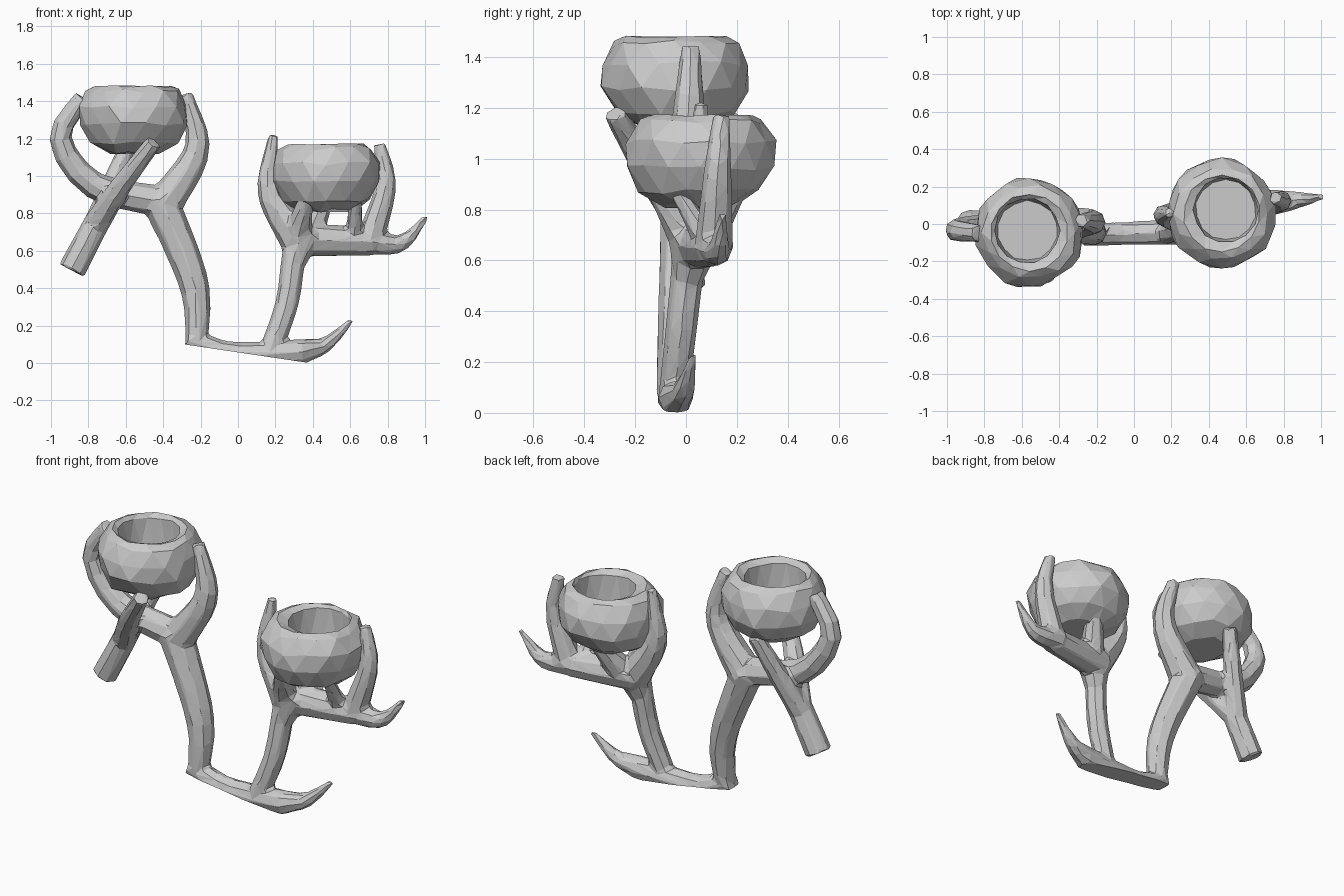
import bpy, bmesh, math, random
from mathutils import Vector

if "Cube" in bpy.data.objects:
    bpy.data.objects.remove(bpy.data.objects["Cube"])

random.seed(4)


def spline(points, t):
    """Catmull-Rom curve through the points, t from 0 to 1."""
    ext = [2 * points[0] - points[1]] + points + [2 * points[-1] - points[-2]]
    s = t * (len(points) - 1)
    i = min(int(s), len(points) - 2)
    u = s - i
    a, b, c, d = ext[i:i + 4]
    return .5 * (2 * b + (c - a) * u + (2 * a - 5 * b + 4 * c - d) * u**2
                 + (3 * b - a - 3 * c + d) * u**3)


def limb(bm, y, radius, *path, sides=8, steps=9):
    """Curved tapering tube: front path of (x, z), y and radius run start to end."""
    flat = [Vector((x, 0, z)) for x, z in path]
    pos = [spline(flat, i / steps) for i in range(steps + 1)]
    side, previous = None, None
    for i, p in enumerate(pos):
        p.y = y[0] + (y[1] - y[0]) * i / steps
    for i, p in enumerate(pos):
        tangent = (pos[min(i + 1, steps)] - pos[max(i - 1, 0)]).normalized()
        side = side or tangent.orthogonal()
        side = (side - tangent * side.dot(tangent)).normalized()
        up = tangent.cross(side)
        r = radius[0] + (radius[1] - radius[0]) * i / steps
        ring = []
        for k in range(sides):
            a = math.tau * k / sides
            ring.append(bm.verts.new(p + r * (side * math.cos(a) + up * math.sin(a))))
        if previous:
            for k in range(sides):
                n = (k + 1) % sides
                bm.faces.new((previous[k], previous[n], ring[n], ring[k]))
        if i in (0, steps):
            bm.faces.new(ring if i else ring[::-1])
        previous = ring


def cup(name, centre, hole, z0, sides=14):
    """Faceted rounded cup with an offset candle well."""
    outer = [(.14, 0), (.235, .055), (.29, .15), (.29, .25), (.25, .33), (.205, .355)]
    inner = [(.172, .335), (.16, .17)]
    bm = bmesh.new()
    rings = []
    for j, (r, z) in enumerate(outer + inner):
        c = hole if j >= len(outer) else centre
        wobble = .004 if j >= len(outer) - 1 else .011
        ring = []
        for k in range(sides):
            a = math.tau * (k + .5 * (j % 2)) / sides
            rr = r + random.uniform(-wobble, wobble)
            zz = z0 + z + random.uniform(-wobble, wobble)
            ring.append(bm.verts.new((c[0] + rr * math.cos(a), c[1] + rr * math.sin(a), zz)))
        rings.append(ring)
    for j, (a, b) in enumerate(zip(rings, rings[1:])):
        for k in range(sides):
            n = (k + 1) % sides
            top = b[n] if j % 2 else b[k]
            bm.faces.new((a[k], a[n], top))
            bm.faces.new((a[k], b[n], b[k]) if j % 2 else (a[n], b[n], b[k]))
    bm.faces.new(rings[0][::-1])
    bm.faces.new(rings[-1])
    bmesh.ops.recalc_face_normals(bm, faces=bm.faces)
    mesh = bpy.data.meshes.new(name)
    bm.to_mesh(mesh)
    bm.free()
    bpy.context.collection.objects.link(bpy.data.objects.new(name, mesh))


bm = bmesh.new()
# base and its upturned tine
limb(bm, (-.06, -.04), (.06, .07), (-.27, .13), (-.03, .05), (.35, .06))
limb(bm, (-.04, .03), (.07, .014), (.33, .06), (.47, .1), (.61, .23))
# left stem, its right prong and hooked left prong
limb(bm, (-.06, 0), (.06, .1), (-.22, .1), (-.235, .42), (-.42, .88))
limb(bm, (0, .02), (.1, .038), (-.4, .84), (-.22, 1.14), (-.28, 1.44))
limb(bm, (0, -.05), (.085, .05), (-.4, .86), (-.77, .95), (-.95, 1.2), (-.83, 1.42))
# left foot, front prong and back prong
limb(bm, (0, 0), (.076, .07), (-.89, .495), (-.75, .76))
limb(bm, (0, -.28), (.072, .045), (-.76, .74), (-.63, .94), (-.45, 1.18))
limb(bm, (0, .17), (.068, .045), (-.78, .7), (-.58, 1.18))
# right stem, flared at the foot, and its left prong
limb(bm, (-.05, .01), (.06, .065), (.17, .06), (.262, .32), (.3, .6))
limb(bm, (0, .04), (.055, .11), (.29, .5), (.34, .7))
limb(bm, (.03, .06), (.1, .026), (.32, .66), (.165, .92), (.19, 1.22))
# right side branch with tine, and its rising prong
limb(bm, (.04, .11), (.095, .075), (.3, .66), (.72, .65))
limb(bm, (.11, .145), (.08, .014), (.68, .66), (.87, .64), (1.01, .785))
limb(bm, (.11, .14), (.075, .035), (.71, .67), (.79, .95), (.755, 1.17))
# short supports below the right cup
limb(bm, (0, -.13), (.075, .035), (.32, .7), (.37, .9))
limb(bm, (.07, .22), (.08, .04), (.38, .68), (.48, .92))
limb(bm, (.08, -.05), (.05, .03), (.62, .68), (.63, .9))
bmesh.ops.recalc_face_normals(bm, faces=bm.faces)
mesh = bpy.data.meshes.new("antler_branches")
bm.to_mesh(mesh)
bm.free()
branches = bpy.data.objects.new("antler_branches", mesh)
bpy.context.collection.objects.link(branches)

# fuse the limbs, then reduce to coarse facets
mod = branches.modifiers.new("fuse", 'REMESH')
mod.mode = 'VOXEL'
mod.voxel_size = .012
mod = branches.modifiers.new("soften", 'SMOOTH')
mod.iterations = 4
mod = branches.modifiers.new("facet", 'DECIMATE')
mod.ratio = .035
depsgraph = bpy.context.evaluated_depsgraph_get()
reduced = bpy.data.meshes.new_from_object(branches.evaluated_get(depsgraph))
branches.modifiers.clear()

# flat slanted sole under the base
bm = bmesh.new()
bm.from_mesh(reduced)
for co, normal in (((.38, 0, 0), (.149, 0, 1)), ((0, 0, 0), (0, 0, 1))):
    bmesh.ops.bisect_plane(bm, geom=bm.verts[:] + bm.edges[:] + bm.faces[:],
                           plane_co=co, plane_no=normal, clear_inner=True)
    bmesh.ops.holes_fill(bm, edges=[e for e in bm.edges if e.is_boundary], sides=0)
bmesh.ops.recalc_face_normals(bm, faces=bm.faces)
bm.to_mesh(mesh)
bm.free()
for poly in mesh.polygons:
    poly.use_smooth = False

# candle cups
cup("left_cup", (-.56, -.045), (-.57, -.035), 1.125)
cup("right_cup", (.47, .055), (.49, .075), .815)
